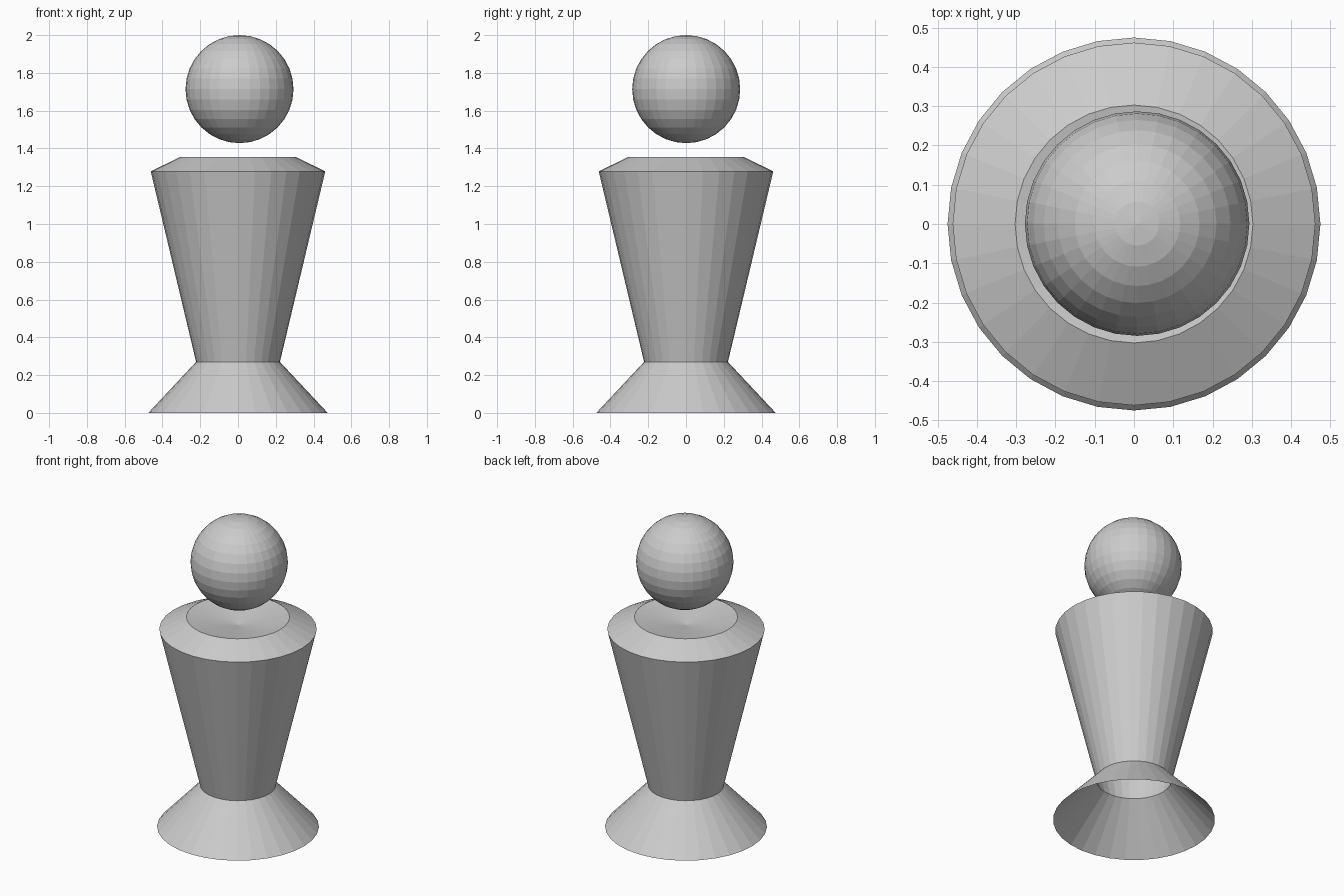
import bpy, math

if "Cube" in bpy.data.objects:
    bpy.data.objects.remove(bpy.data.objects["Cube"])

SIDES = 32


def link_mesh(name, verts, faces):
    mesh = bpy.data.meshes.new(name)
    mesh.from_pydata(verts, [], faces)
    mesh.update()
    obj = bpy.data.objects.new(name, mesh)
    bpy.context.collection.objects.link(obj)
    return obj


def lathe(name, profile, apex_z):
    """Revolve (radius, z) points from bottom to top, closing on a centre point."""
    verts, faces = [], []
    for r, z in profile:
        for i in range(SIDES):
            a = 2 * math.pi * i / SIDES
            verts.append((r * math.cos(a), r * math.sin(a), z))
    for k in range(len(profile) - 1):
        for i in range(SIDES):
            j = (i + 1) % SIDES
            lo, hi = k * SIDES, (k + 1) * SIDES
            faces.append((lo + i, lo + j, hi + j, hi + i))
    apex, last = len(verts), (len(profile) - 1) * SIDES
    verts.append((0, 0, apex_z))
    faces += [(last + i, last + (i + 1) % SIDES, apex) for i in range(SIDES)]
    return link_mesh(name, verts, faces)


# Hollow flared foot, tapered torso, sloping shoulders and a shallow dished top
lathe("body", [(0.475, 0.0), (0.222, 0.27), (0.462, 1.279), (0.303, 1.356)], 1.305)

# Floating ball head
bpy.ops.mesh.primitive_uv_sphere_add(segments=SIDES, ring_count=16, radius=0.286,
                                     location=(0.008, 0.001, 1.714))
bpy.context.object.name = "head"
